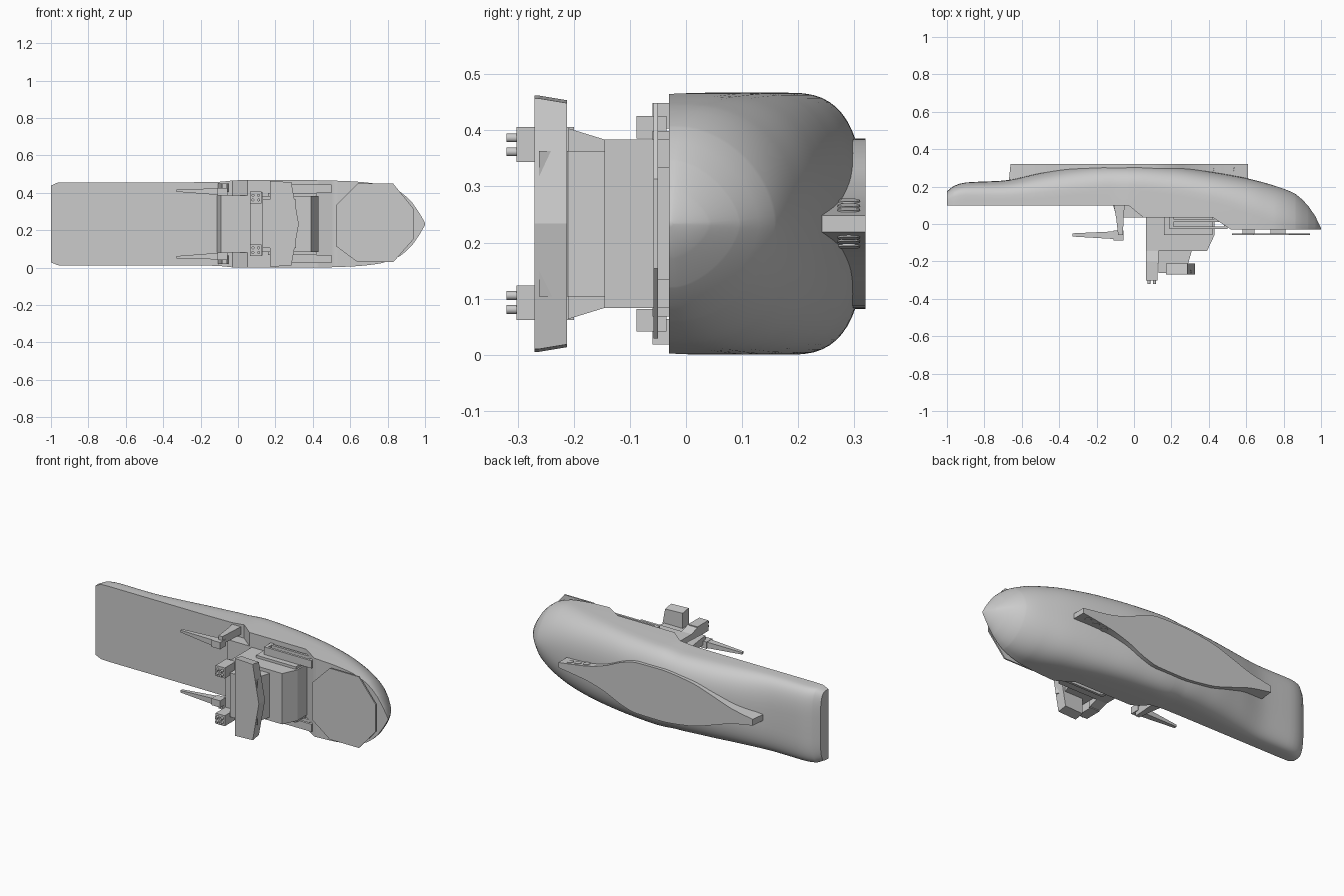
import bpy, bmesh, math
from mathutils import Vector

if "Cube" in bpy.data.objects:
    bpy.data.objects.remove(bpy.data.objects["Cube"])

Z0 = 0.2335  # mirror plane height


def loft(name, rings, smooth=None, colour=None):
    """Skin a list of closed rings and cap both ends; heights are relative to Z0."""
    bm = bmesh.new()
    rows = [[bm.verts.new((x, y, z + Z0)) for x, y, z in r] for r in rings]
    n = len(rows[0])
    for a, b in zip(rows, rows[1:]):
        for i in range(n):
            j = (i + 1) % n
            bm.faces.new((a[i], a[j], b[j], b[i]))
    bm.faces.new(rows[0][::-1])
    bm.faces.new(rows[-1])
    bmesh.ops.recalc_face_normals(bm, faces=bm.faces)
    me = bpy.data.meshes.new(name)
    bm.to_mesh(me)
    bm.free()
    ob = bpy.data.objects.new(name, me)
    bpy.context.collection.objects.link(ob)
    if colour:
        me.materials.append(colour)
    if smooth:
        bpy.ops.object.select_all(action='DESELECT')
        ob.select_set(True)
        bpy.context.view_layer.objects.active = ob
        bpy.ops.object.shade_smooth_by_angle(angle=math.radians(smooth))
    return ob


def prism_z(name, pts, z0, z1, **k):
    return loft(name, [[(x, y, z) for x, y in pts] for z in (z0, z1)], **k)


def prism_y(name, pts, y0, y1, **k):
    return loft(name, [[(x, y, z) for x, z in pts] for y in (y0, y1)], **k)


def box(name, x0, x1, y0, y1, z0, z1):
    return prism_z(name, [(x0, y0), (x1, y0), (x1, y1), (x0, y1)], z0, z1)


def cylinder(name, centre, axis, r, depth, n=12, **k):
    c, a = Vector(centre), Vector(axis).normalized()
    u = a.orthogonal().normalized()
    v = a.cross(u)
    ring = [u * r * math.cos(t) + v * r * math.sin(t)
            for t in (2 * math.pi * i / n for i in range(n))]
    return loft(name, [[tuple(c + p + a * s * depth / 2) for p in ring] for s in (-1, 1)], **k)


def curve(xs, ys, x):
    """Smooth interpolation with limited slopes."""
    d = [(ys[i + 1] - ys[i]) / (xs[i + 1] - xs[i]) for i in range(len(xs) - 1)]
    m = [d[0]] + [2 * a * b / (a + b) if a * b > 0 else 0 for a, b in zip(d, d[1:])] + [d[-1]]
    i = max(k for k in range(len(d)) if xs[k] <= x + 1e-9)
    h = xs[i + 1] - xs[i]
    t = (x - xs[i]) / h
    return ((1 + 2 * t) * (1 - t) ** 2 * ys[i] + t * (1 - t) ** 2 * h * m[i]
            + t * t * (3 - 2 * t) * ys[i + 1] + t * t * (t - 1) * h * m[i + 1])


# Hull: stations of x, half width, back height, shoulder height, roundness power
stations = [
    (-1.00, .205, .175, .11, 3.6), (-.96, .221, .205, .12, 3.6), (-.90, .2225, .222, .13, 3.4),
    (-.70, .2225, .232, .13, 3.0), (-.50, .2225, .272, .14, 2.8), (-.30, .2225, .305, .16, 2.8),
    (-.12, .224, .318, .18, 2.8), (0, .2335, .318, .18, 2.8), (.20, .2335, .308, .16, 2.7),
    (.40, .2335, .281, .12, 2.6), (.60, .228, .245, .06, 2.4), (.75, .213, .205, .01, 2.1),
    (.86, .175, .162, -.01, 1.8), (.93, .115, .098, -.02, 1.6), (.97, .058, .04, -.023, 1.5),
    (1.0, .006, -.022, -.027, 1.4)]
cols = list(zip(*stations))
front = [(-1, .1), (-.03, .1), (.05, .035), (.42, .035), (.52, -.03), (1, -.03)]


def front_y(x):
    for (xa, ya), (xb, yb) in zip(front, front[1:]):
        if x <= xb + 1e-9:
            return ya + (yb - ya) * (x - xa) / (xb - xa)


rings = []
for x in sorted({round(-1 + i / 30, 3) for i in range(61)} | set(cols[0]) | {p[0] for p in front}):
    w, t, s, n = (curve(cols[0], c, x) for c in cols[1:])
    b = front_y(x)
    s = max(s, b + .001)
    ring = [(x, b, w)]
    for i in range(29):
        a = math.pi * i / 28
        ca, sa = math.cos(a), max(math.sin(a), 0)
        ring.append((x, s + (t - s) * sa ** (2 / n), w * math.copysign(abs(ca) ** (2 / n), ca)))
    rings.append(ring + [(x, b, -w)])
loft("hull", rings, smooth=35)

# Flared flat-topped fairing on the back
fx = (-.66, -.52, -.40, -.25, -.05, .10, .20, .30, .42, .61)
fw = (.018, .045, .085, .130, .152, .150, .125, .080, .044, .015)
xs = [-.66 + 1.27 * i / 40 for i in range(41)]
side = [(x, curve(fx, fw, x)) for x in xs]
plan = side + [(x, -w) for x, w in reversed(side)]
loft("back_fairing", [[(x - (.012 if x < -.6 else 0), .2, z) for x, z in plan],
                      [(x, .32, z) for x, z in plan]], smooth=30)

# Underside deck and stepped central tower
prism_z("belly_deck", [(-.115, .11), (-.092, .035), (.1, .035), (.1, .11)], -.153, .153)
prism_z("tower", [(.065, .05), (.43, .05), (.43, -.06), (.39, -.145), (.065, -.145)], -.15, .15)
prism_z("tower_front", [(.13, -.14), (.31, -.14), (.29, -.21), (.31, -.262), (.13, -.262)],
        -.13, .13)
loft("crossbar", [[(x, y, z) for x, z in
                   ((.17, -e), (.285, -e + .005), (.325, 0), (.285, e - .005), (.17, e))]
                  for y, e in ((-.212, .22), (-.263, .2285), (-.27, .2285))])
loft("gun_mount", [[(x, -.145, -.15), (x, -.145, .15), (x, -.21, .17), (x, -.21, -.17)]
                   for x in (.065, .13)])

# Octagonal plate below the nose with its standoffs
prism_y("nose_plate", [(.64, .215), (.83, .215), (.94, .08), (.94, -.08), (.83, -.205),
                       (.64, -.205), (.525, -.12), (.525, .1)], -.058, -.05)
for x0, x1 in ((.58, .645), (.73, .81)):
    box("plate_standoff", x0, x1, -.052, -.02, -.1, .1)

white = bpy.data.materials.new("light_white")
white.diffuse_color = (.95, .95, .95, 1)
white.use_nodes = True
white.node_tree.nodes["Principled BSDF"].inputs["Base Color"].default_value = white.diffuse_color

for s in (-1, 1):
    # Twin gun boxes with barrels
    box("gun_box", .065, .125, -.302, -.2, s * .11, s * .172)
    for x in (.08, .11):
        for z in (.128, .153):
            cylinder("gun_barrel", (x, -.305, s * z), (0, 1, 0), .008, .03, smooth=40)
    # Side arms with tapered rods
    loft("arm_strut", [[(x0, y, s * .17), (x1, y, s * .17), (x1, y, s * .215), (x0, y, s * .215)]
                       for y, x0, x1 in ((.11, -.11, -.05), (.03, -.095, -.055), (-.06, -.085, -.06))])
    box("arm_block", -.11, -.055, -.088, -.035, s * .152, s * .192)
    loft("arm_rod", [[(x, y0, s * z0), (x, y1, s * z0), (x, y1, s * z1), (x, y0, s * z1)]
                     for x, y0, y1, z0, z1 in ((-.11, -.08, -.04, .155, .19),
                                               (-.33, -.067, -.05, .172, .184))])
    # Side rails beside the tower
    box("rail_bracket", .16, .42, -.06, .05, s * .148, s * .165)
    for y0, y1 in ((.012, .026), (-.028, -.014)):
        box("rail_bar", .2, .5, y0, y1, s * .165, s * .21)
    for x0, x1 in ((.19, .21), (.48, .5)):
        box("rail_end", x0, x1, -.028, .045, s * .165, s * .21)
    # Round lights on the fairing walls
    for x in (.445, .5, .552):
        cylinder("fairing_light", (x, .29, s * curve(fx, fw, x)), (.15, 0, s), .02, .006, 20,
                 smooth=40, colour=white)
